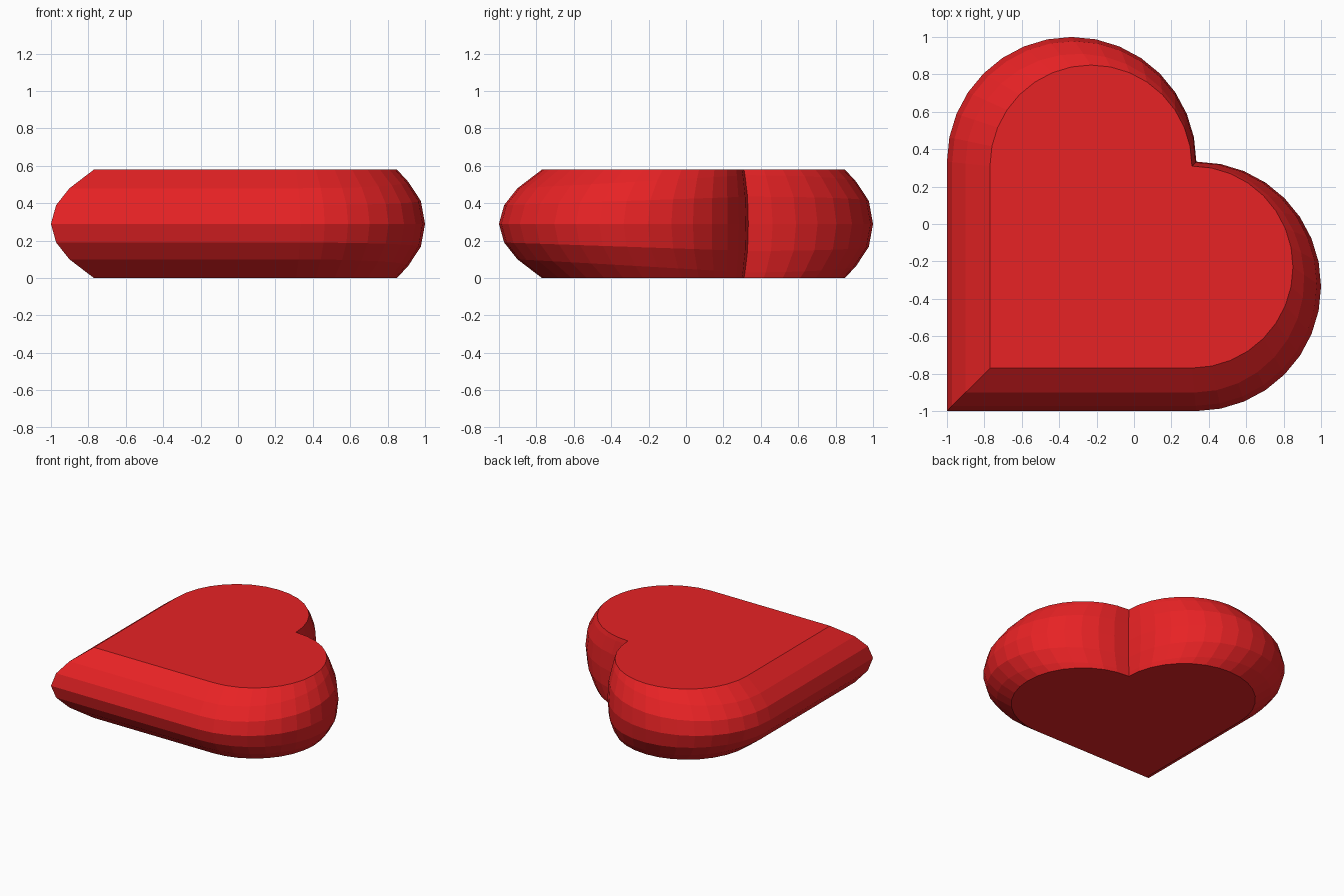
import bpy, bmesh
from math import pi, sin, cos

if "Cube" in bpy.data.objects:
    bpy.data.objects.remove(bpy.data.objects["Cube"])

R, C, SEG = 2 / 3, 1 / 3, 16      # lobe radius, lobe centre offset, lobe segments
HEIGHT, PIVOT, INSET = 0.58, 0.21, 0.19

# Heart outline: (x, y, u), where u runs from 0 on the straight sides to 1 at the notch
lobe = []
for i in range(SEG + 1):
    a = pi * i / SEG
    lobe.append((C + R * sin(a), -C - R * cos(a), (1 - cos(a)) / 2))
outline = [(-1, -1, 0)] + lobe + [(y, x, u) for x, y, u in reversed(lobe[:-1])]

# Rounded side profile: (z, inset fraction) on the straight sides and at the notch
lower = [((0, 1), (0, 1)), ((0.10, 0.43), (0.03, 0.77)), ((0.19, 0.12), (0.145, 0.18))]
middle = [((HEIGHT / 2, 0), (HEIGHT / 2, 0))]
upper = [tuple((HEIGHT - z, f) for z, f in level) for level in reversed(lower)]

# Heart body: stacked rings, each shrunk towards the pivot
bm = bmesh.new()
rings = []
for (z0, f0), (z1, f1) in lower + middle + upper:
    ring = []
    for x, y, u in outline:
        s = 1 - INSET * (f0 + (f1 - f0) * u)
        ring.append(bm.verts.new((PIVOT + (x - PIVOT) * s,
                                  PIVOT + (y - PIVOT) * s,
                                  z0 + (z1 - z0) * u)))
    rings.append(ring)
n = len(outline)
for a, b in zip(rings, rings[1:]):
    for i in range(n):
        j = (i + 1) % n
        bm.faces.new((a[i], a[j], b[j], b[i]))

# Flat top and bottom
bm.faces.new(rings[-1])
bm.faces.new(rings[0][::-1])
bmesh.ops.recalc_face_normals(bm, faces=bm.faces)

mesh = bpy.data.meshes.new("heart")
bm.to_mesh(mesh)
bm.free()
heart = bpy.data.objects.new("heart", mesh)
bpy.context.collection.objects.link(heart)

red = bpy.data.materials.new("red")
red.diffuse_color = (0.8, 0.016, 0.018, 1)
red.use_nodes = True
red.node_tree.nodes["Principled BSDF"].inputs["Base Color"].default_value = red.diffuse_color
mesh.materials.append(red)
